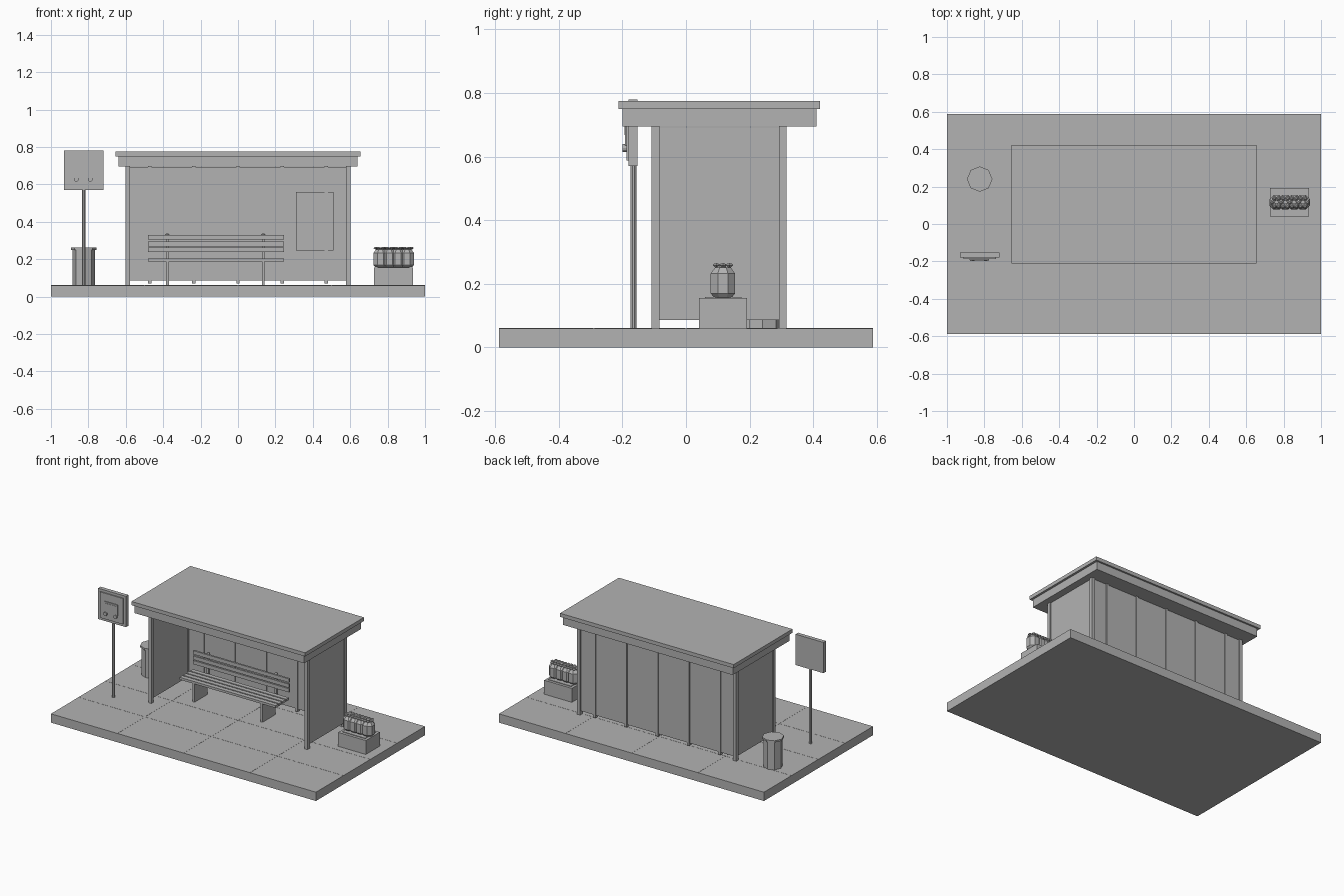
import bpy
import math

cube = bpy.data.objects.get("Cube")
if cube:
    bpy.data.objects.remove(cube, do_unlink=True)

# One plain grey for the whole model
GREY = (0.45, 0.45, 0.45, 1)
grey = bpy.data.materials.new("plain_grey")
grey.use_nodes = True
grey.diffuse_color = GREY
shader = next(n for n in grey.node_tree.nodes if n.type == "BSDF_PRINCIPLED")
shader.inputs["Base Color"].default_value = GREY


def add_mesh(name, verts, faces):
    mesh = bpy.data.meshes.new(name)
    mesh.from_pydata(verts, [], faces)
    mesh.materials.append(grey)
    obj = bpy.data.objects.new(name, mesh)
    bpy.context.collection.objects.link(obj)
    return obj


def box(name, xs, ys, zs):
    """Box from its extents along each axis."""
    verts = [(x, y, z) for z in zs for y in ys for x in xs]
    faces = [(0, 2, 3, 1), (4, 5, 7, 6), (0, 1, 5, 4),
             (2, 6, 7, 3), (0, 4, 6, 2), (1, 3, 7, 5)]
    return add_mesh(name, verts, faces)


def lathe(name, x, y, profile, sides, turn=0.0):
    """Closed solid turned around a vertical axis from (radius, z) pairs."""
    verts, faces = [], []
    for r, z in profile:
        for i in range(sides):
            a = turn + math.tau * i / sides
            verts.append((x + r * math.cos(a), y + r * math.sin(a), z))
    for k in range(len(profile) - 1):
        for i in range(sides):
            j = (i + 1) % sides
            faces.append((k * sides + i, k * sides + j,
                          (k + 1) * sides + j, (k + 1) * sides + i))
    faces.append(tuple(reversed(range(sides))))
    top = (len(profile) - 1) * sides
    faces.append(tuple(range(top, top + sides)))
    return add_mesh(name, verts, faces)


def around(c, width):
    return (c - width / 2, c + width / 2)


GROUND = 0.06

# Pavement slab with thin joints
box("pavement", (-1, 1), (-0.588, 0.588), (0, GROUND))
for x in (-0.5, 0, 0.5):
    box("paving_joint_across", around(x, 0.005), (-0.588, 0.588), (GROUND - 0.001, GROUND + 0.0008))
for y in (-0.29, 0, 0.29):
    box("paving_joint_along", (-1, 1), around(y, 0.005), (GROUND - 0.001, GROUND + 0.0008))

# Roof: fascia and wider top sheet
box("roof_fascia", (-0.64, 0.64), (-0.2, 0.41), (0.695, 0.75))
box("roof_sheet", (-0.655, 0.655), (-0.212, 0.422), (0.75, 0.775))

# Corner posts and side walls
for side in (-1, 1):
    for y in (-0.096, 0.304):
        box("corner_post", around(side * 0.589, 0.023), around(y, 0.024), (GROUND, 0.696))
    box("side_wall", around(side * 0.589, 0.01), (-0.086, 0.295), (0.086, 0.692))

# Back wall with upright bars
box("back_wall", (-0.58, 0.58), (0.299, 0.309), (0.086, 0.692))
for i in range(5):
    box("wall_bar", around((i - 2) * 0.236, 0.018), (0.293, 0.315), (0.07, 0.695))

# Poster on the back wall
box("poster", (0.31, 0.51), (0.288, 0.3), (0.245, 0.56))

# Bench
BENCH = (-0.48, 0.245)
for y in (0.07, 0.108, 0.146, 0.184):
    box("seat_slat", BENCH, around(y, 0.03), (0.187, 0.203))
for z in (0.25, 0.281, 0.317):
    box("backrest_slat", BENCH, (0.2, 0.213), around(z, 0.025))
for x in (-0.378, 0.135):
    box("bench_leg", around(x, 0.016), (0.06, 0.2), (GROUND, 0.187))
    box("backrest_post", around(x, 0.016), (0.213, 0.227), (0.17, 0.332))
    box("backrest_bracket", around(x, 0.016), (0.19, 0.227), (0.17, 0.187))
    lathe("post_cap", x, 0.22, [(0.011, 0.326), (0.011, 0.332), (0.005, 0.338)], 8)

# Stop sign post with layered panel and vehicle symbol
SIGN_X = -0.825
lathe("sign_pole", SIGN_X, -0.165, [(0.01, GROUND), (0.01, 0.775)], 8, math.pi / 8)
box("sign_board", (-0.93, -0.72), (-0.18, -0.153), (0.57, 0.78))
box("sign_panel", (-0.912, -0.738), (-0.187, -0.18), (0.587, 0.763))
box("symbol_body", (-0.88, -0.775), (-0.192, -0.187), (0.635, 0.71))
box("symbol_window", (-0.87, -0.785), (-0.194, -0.192), (0.668, 0.7))
for x in (-0.865, -0.79):
    wheel = lathe("symbol_wheel", 0, 0, [(0.013, -0.006), (0.013, 0.006)], 12)
    wheel.rotation_euler.x = math.pi / 2
    wheel.location = (x, -0.193, 0.627)

# Litter bin
lathe("litter_bin", -0.825, 0.24,
      [(0.06, GROUND), (0.06, 0.248), (0.068, 0.25), (0.068, 0.262)], 8)

# Planter box with soil
box("planter", (0.727, 0.936), (0.041, 0.192), (GROUND, 0.155))
box("planter_soil", (0.745, 0.918), (0.06, 0.174), (0.155, 0.159))

# Row of faceted plants, each topped by a ring of petals
for i in range(4):
    x = 0.762 + i * 0.047
    lathe("plant", x, 0.116,
          [(0.03, 0.157), (0.042, 0.17), (0.042, 0.232), (0.026, 0.252)], 8, math.pi / 8)
    for k in range(6):
        a = math.tau * k / 6
        lathe("petal", x + 0.024 * math.cos(a), 0.116 + 0.024 * math.sin(a),
              [(0.005, 0.252), (0.013, 0.259), (0.005, 0.266)], 6)
    lathe("flower_centre", x, 0.116, [(0.012, 0.25), (0.012, 0.263)], 6)
